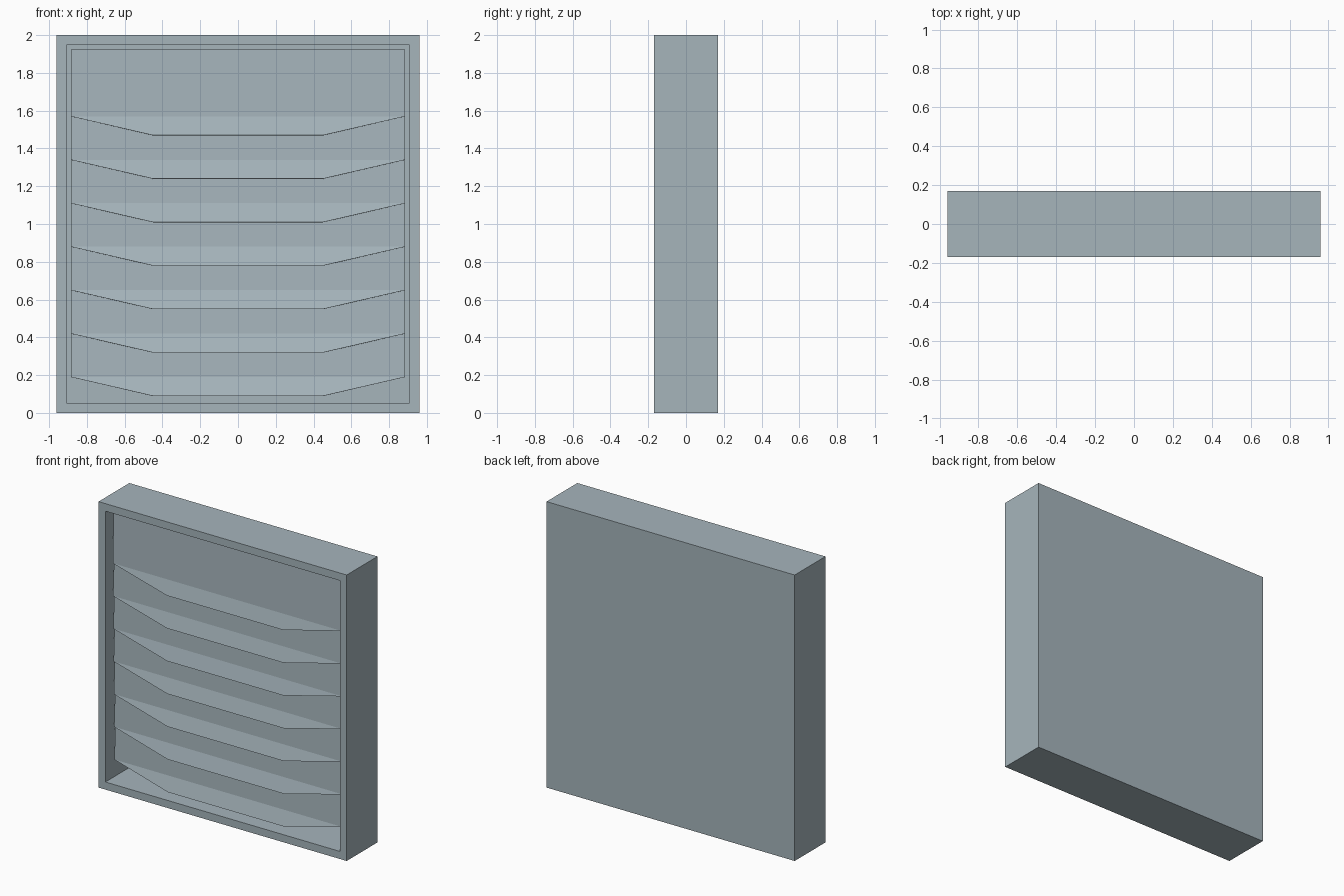
import bpy, bmesh
from mathutils import Vector

if "Cube" in bpy.data.objects:
    bpy.data.objects.remove(bpy.data.objects["Cube"])

grey = bpy.data.materials.new("blue_grey")
grey.diffuse_color = (0.38, 0.46, 0.50, 1)
grey.use_nodes = True
grey.node_tree.nodes["Principled BSDF"].inputs["Base Color"].default_value = grey.diffuse_color

HALF_W, HALF_D, H, RIM = 0.96, 0.17, 2.0, 0.075
INNER = HALF_W - RIM


def finish(name, bm):
    mesh = bpy.data.meshes.new(name)
    bm.to_mesh(mesh)
    bm.free()
    mesh.materials.append(grey)
    obj = bpy.data.objects.new(name, mesh)
    bpy.context.collection.objects.link(obj)
    return obj


# window box: a block with a deep recess sunk into its front
bm = bmesh.new()
bmesh.ops.create_cube(bm, size=1)
bmesh.ops.scale(bm, vec=(2 * HALF_W, 2 * HALF_D, H), verts=bm.verts)
bmesh.ops.translate(bm, vec=(0, 0, H / 2), verts=bm.verts)
bm.normal_update()
front = min(bm.faces, key=lambda f: f.normal.y)
bmesh.ops.inset_individual(bm, faces=[front], thickness=RIM)
pit = bmesh.ops.extrude_discrete_faces(bm, faces=[front])["faces"][0]
bmesh.ops.translate(bm, vec=(0, 0.30, 0), verts=pit.verts)
bmesh.ops.recalc_face_normals(bm, faces=bm.faces)
finish("window_box", bm)


# blind tiers: a near-upright panel ending in a drooping flap that leans forward
def blind_tier(i):
    fold_z = 1.57 - 0.23 * i
    top_z = H - RIM if i == 0 else fold_z + 0.23
    y_fold = -HALF_D + 0.05 + 0.003 * i
    y_drop = -HALF_D + 0.025 + 0.002 * i
    bm = bmesh.new()
    v = [bm.verts.new(Vector(p)) for p in (
        (-INNER, y_fold + 0.01, top_z), (INNER, y_fold + 0.01, top_z),
        (-INNER, y_fold, fold_z), (INNER, y_fold, fold_z),
        (-0.45, y_drop, fold_z - 0.10), (0.45, y_drop, fold_z - 0.10))]
    bm.faces.new((v[0], v[2], v[3], v[1]))
    bm.faces.new((v[2], v[4], v[5], v[3]))
    obj = finish(f"blind_tier_{i + 1}", bm)
    thick = obj.modifiers.new("cloth_thickness", "SOLIDIFY")
    thick.thickness = 0.003
    thick.offset = -1


for i in range(7):
    blind_tier(i)
